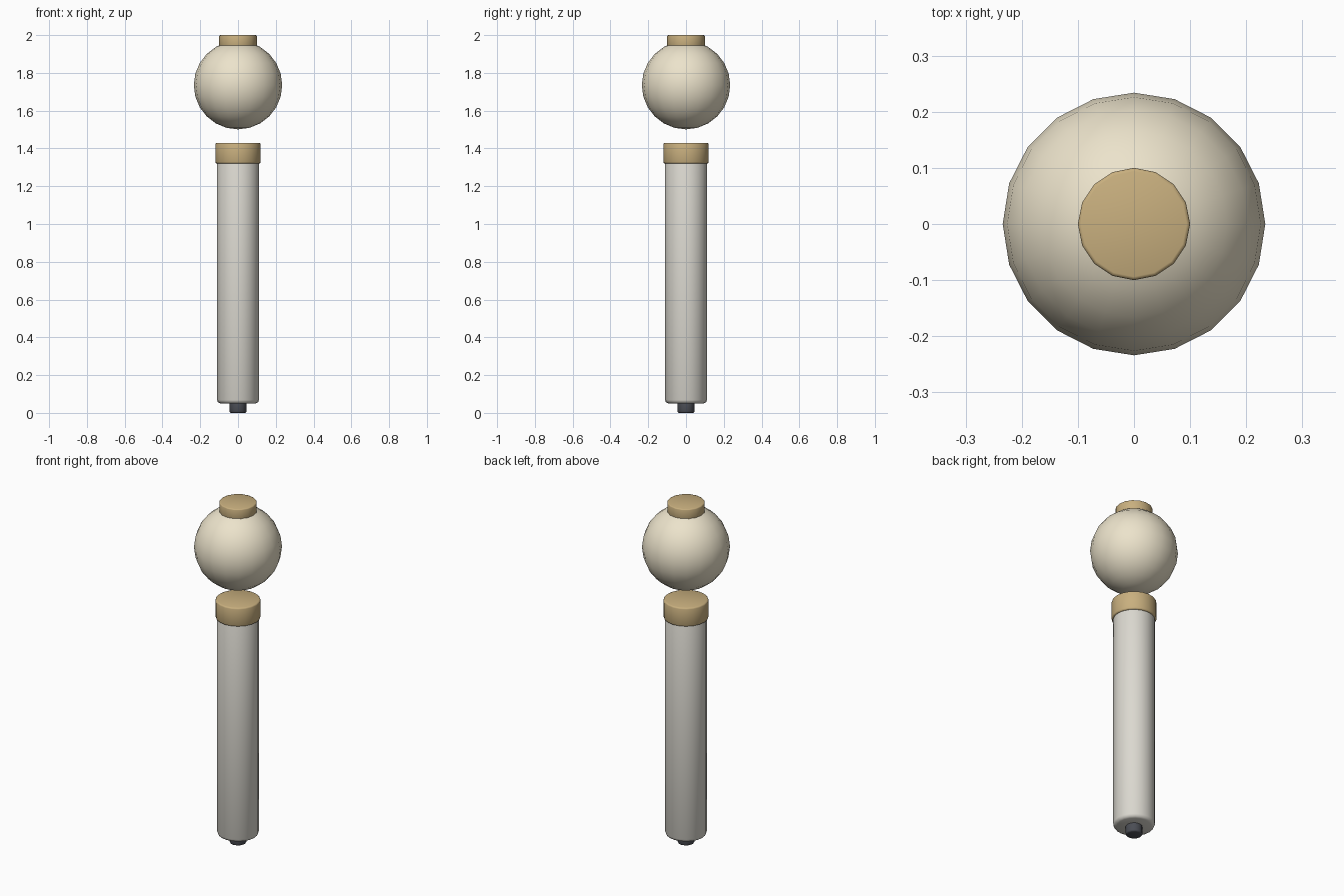
import bpy, math

if "Cube" in bpy.data.objects:
    bpy.data.objects.remove(bpy.data.objects["Cube"])


def material(name, rgb):
    m = bpy.data.materials.new(name)
    m.diffuse_color = (*rgb, 1)
    m.use_nodes = True
    m.node_tree.nodes["Principled BSDF"].inputs["Base Color"].default_value = m.diffuse_color
    return m


brass = material("brass", (0.58, 0.43, 0.21))
cream = material("cream", (0.84, 0.77, 0.60))
pale = material("pale_grey", (0.71, 0.69, 0.63))
dark = material("dark_metal", (0.07, 0.075, 0.09))


def finish(name, mat, angle):
    ob = bpy.context.object
    ob.name = name
    ob.data.materials.append(mat)
    bpy.ops.object.shade_smooth_by_angle(angle=math.radians(angle))
    return ob


def cylinder(name, r, z0, z1, sides, bevel, mat):
    bpy.ops.mesh.primitive_cylinder_add(vertices=sides, radius=r, depth=z1 - z0,
                                        location=(0, 0, (z0 + z1) / 2))
    ob = bpy.context.object
    mod = ob.modifiers.new("rounded_rims", 'BEVEL')
    mod.width = bevel
    mod.segments = 2
    mod.limit_method = 'ANGLE'
    mod.angle_limit = math.radians(40)
    bpy.ops.object.modifier_apply(modifier=mod.name)
    return finish(name, mat, 50)


# Lower shaft with its small foot and brass collar
cylinder("foot_tip", 0.045, 0.0, 0.07, 12, 0.008, dark)
cylinder("shaft", 0.111, 0.05, 1.38, 20, 0.018, pale)
cylinder("collar", 0.12, 1.32, 1.43, 20, 0.008, brass)

# Globe floating above the collar, with a brass cap
bpy.ops.mesh.primitive_uv_sphere_add(segments=20, ring_count=12, radius=0.234,
                                     location=(0, 0, 1.735))
finish("globe", cream, 40)
cylinder("globe_cap", 0.10, 1.93, 2.0, 16, 0.006, brass)
